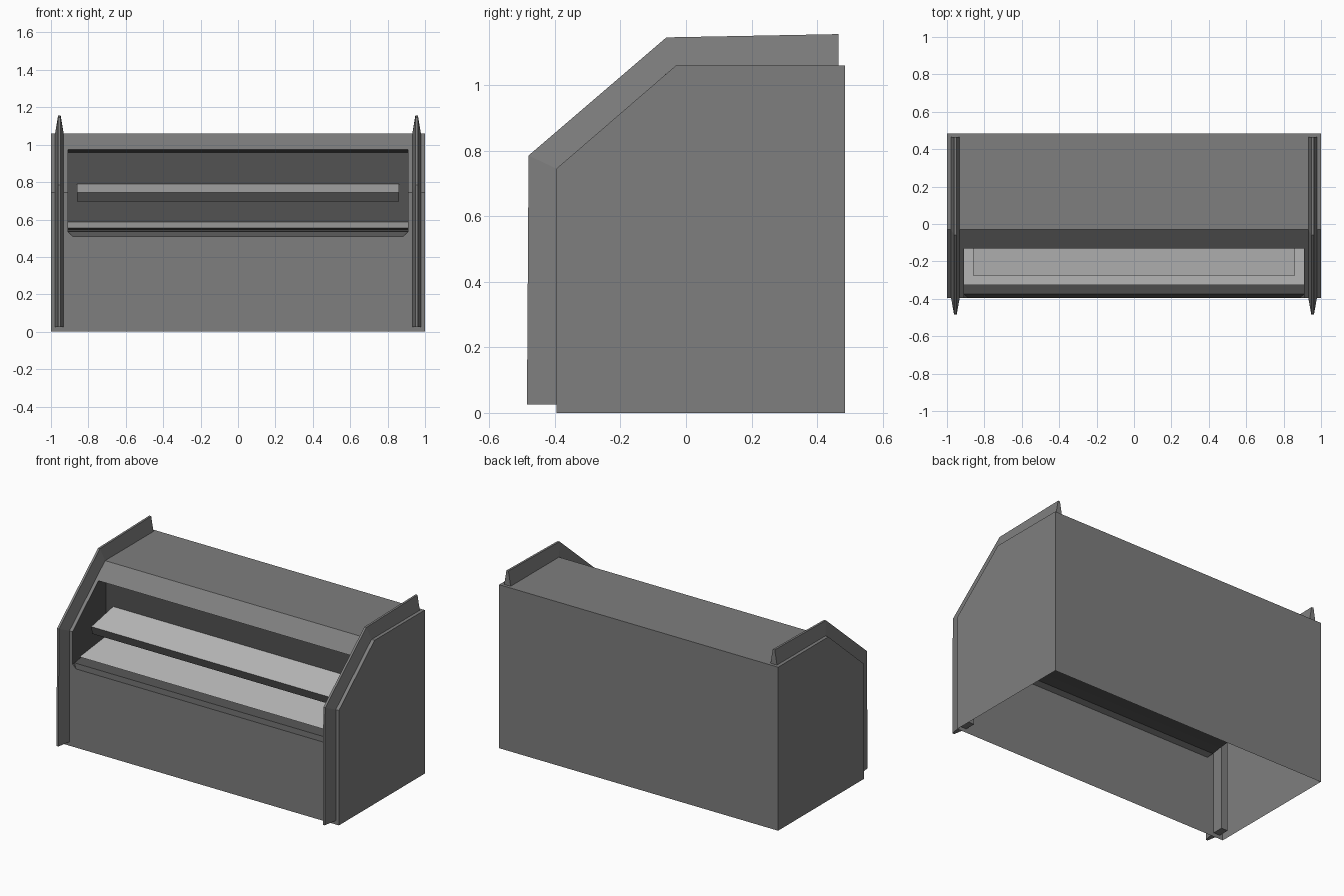
import bpy, bmesh

if "Cube" in bpy.data.objects:
    bpy.data.objects.remove(bpy.data.objects["Cube"])


def material(name, v):
    m = bpy.data.materials.new(name)
    m.diffuse_color = (v, v, v, 1)
    m.use_nodes = True
    m.node_tree.nodes["Principled BSDF"].inputs["Base Color"].default_value = m.diffuse_color
    return m


BODY = material("body grey", 0.21)
DARK = material("recess dark grey", 0.085)
LIGHT = material("shelf light grey", 0.52)


def finish(bm, name, mats):
    bmesh.ops.remove_doubles(bm, verts=bm.verts[:], dist=1e-5)
    bmesh.ops.recalc_face_normals(bm, faces=bm.faces[:])
    me = bpy.data.meshes.new(name)
    bm.to_mesh(me)
    bm.free()
    for m in mats:
        me.materials.append(m)
    ob = bpy.data.objects.new(name, me)
    bpy.context.collection.objects.link(ob)
    return ob


def face(bm, pts, mat=0):
    f = bm.faces.new([bm.verts.new(p) for p in pts])
    f.material_index = mat
    return f


def prism(name, profile, w, mats):
    """Solid with a (y, z) profile running from -w to w along x."""
    bm = bmesh.new()
    f = face(bm, [(-w, y, z) for y, z in profile])
    g = bmesh.ops.extrude_face_region(bm, geom=[f])["geom"]
    bmesh.ops.translate(bm, vec=(2 * w, 0, 0),
                        verts=[v for v in g if isinstance(v, bmesh.types.BMVert)])
    return finish(bm, name, mats)


# Cabinet shell: open underneath, with a recess in the front
F, B, TOP, W = -0.395, 0.485, 1.06, 0.91
knee, crest, lip = (F, 0.745), (-0.03, TOP), (-0.13, 0.974)
bm = bmesh.new()
for s in (-1, 1):
    # end panel
    face(bm, [(s, F, 0), (s, B, 0), (s, B, TOP), (s, *crest), (s, *knee)])
    # strips beside the opening
    face(bm, [(s, F, 0), (s * W, F, 0), (s * W, F, 0.535), (s * W, *knee), (s, *knee)])
    face(bm, [(s, *knee), (s * W, *knee), (s * W, *lip), (s * W, *crest), (s, *crest)])
    # recess side wall and lower corner
    face(bm, [(s * W, y, z) for y, z in
              [(F, 0.535), (-0.375, 0.535), (-0.315, 0.545), (-0.05, 0.572),
               (-0.05, 0.957), lip, knee]], 1)
    face(bm, [(s * 0.885, F, 0.51), (s * W, F, 0.535), (s * W, -0.375, 0.535)], 1)
# back, roof, band above the opening, lower front panel
face(bm, [(-1, B, 0), (1, B, 0), (1, B, TOP), (-1, B, TOP)])
face(bm, [(-1, B, TOP), (1, B, TOP), (1, *crest), (W, *crest), (-W, *crest), (-1, *crest)])
face(bm, [(-W, *lip), (W, *lip), (W, *crest), (-W, *crest)])
face(bm, [(-W, F, 0), (W, F, 0), (W, F, 0.535), (0.885, F, 0.51),
          (-0.885, F, 0.51), (-W, F, 0.535)])
# recess lip, floor, back and ceiling
face(bm, [(-0.885, F, 0.51), (0.885, F, 0.51), (W, -0.375, 0.535), (-W, -0.375, 0.535)], 1)
liner = [(-0.375, 0.535), (-0.315, 0.545), (-0.05, 0.572), (-0.05, 0.957), lip]
for a, b in zip(liner, liner[1:]):
    face(bm, [(-W, *a), (W, *a), (W, *b), (-W, *b)], 1)
finish(bm, "cabinet_shell", [BODY, DARK])

# Shelves: light on top, dark elsewhere
shelves = [
    ("lower_shelf", [(-0.325, 0.555), (-0.31, 0.547), (-0.051, 0.574), (-0.051, 0.587)], W - 0.001),
    ("upper_shelf", [(-0.275, 0.745), (-0.265, 0.695), (-0.051, 0.735), (-0.051, 0.79)], 0.86),
]
for name, profile, w in shelves:
    ob = prism(name, profile, w, [DARK, LIGHT])
    for p in ob.data.polygons:
        p.material_index = int(p.normal.z > 0.7)

# Tapered fins following the cabinet outline at each end
inner = [(-0.325, 0.025), (-0.325, 0.712), (-0.005, 0.99), (0.465, 0.99)]
base = [(F, 0.025), knee, crest, (0.465, TOP)]
tip = [(-0.485, 0.025), (-0.48, 0.785), (-0.06, 1.145), (0.465, 1.155)]
for side, cx in (("left", -0.955), ("right", 0.955)):
    bm = bmesh.new()
    rings = []
    for i, b, t in zip(inner, base, tip):
        section = [(-0.023, i), (-0.023, b), (-0.007, t), (0.007, t), (0.023, b), (0.023, i)]
        rings.append([bm.verts.new((cx + dx, *p)) for dx, p in section])
    for r, q in zip(rings, rings[1:]):
        for k in range(6):
            n = (k + 1) % 6
            bm.faces.new((r[k], r[n], q[n], q[k]))
    bm.faces.new(rings[0])
    bm.faces.new(rings[-1])
    finish(bm, side + "_fin", [BODY])
